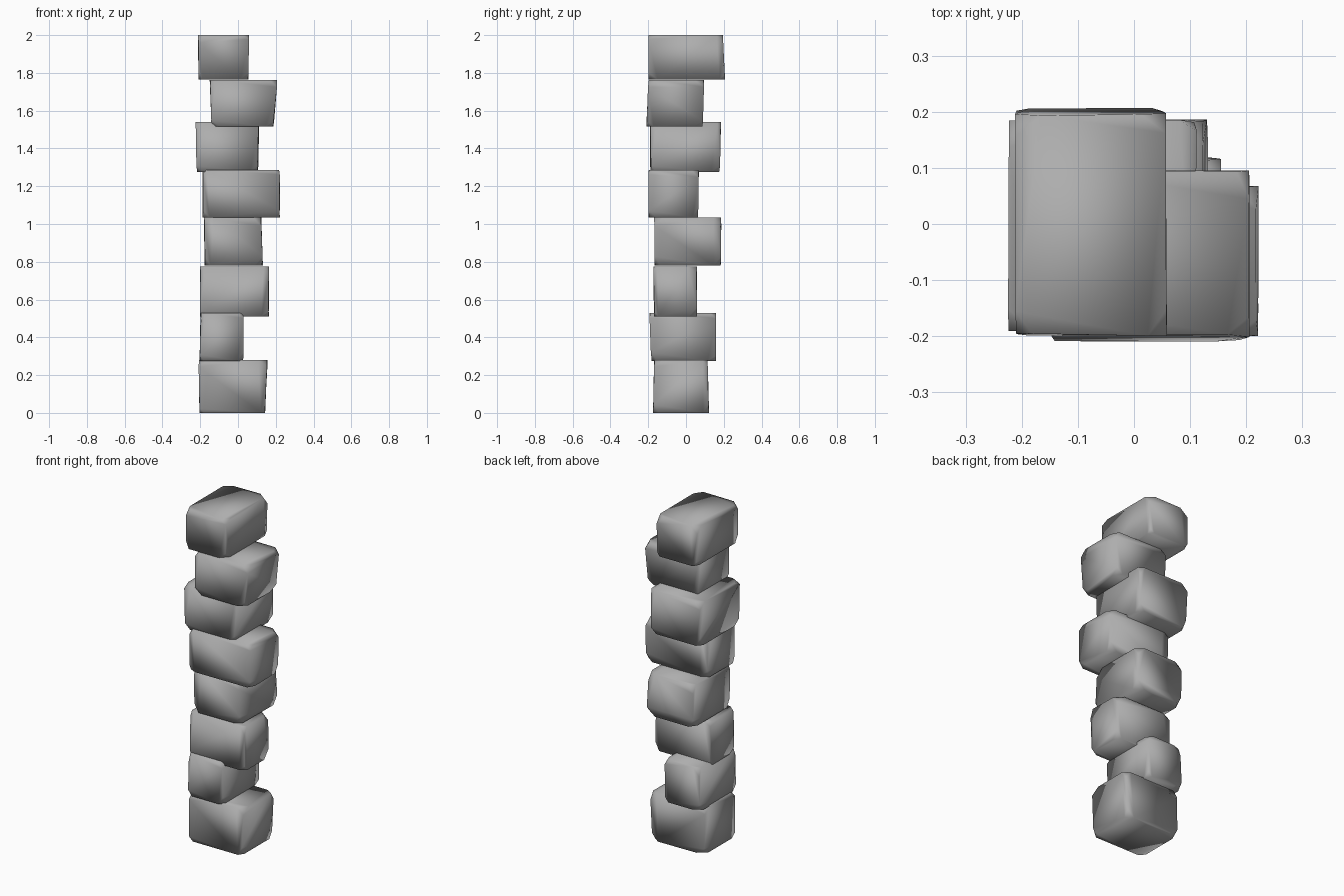
import bpy, bmesh, random
from math import radians
from mathutils import Vector

if "Cube" in bpy.data.objects:
    bpy.data.objects.remove(bpy.data.objects["Cube"])

random.seed(4)

# Each stone: z range, x range at base / top, y range at base / top
STONES = [
    ((0.00, 0.28), (-0.205, 0.147), (-0.21, 0.157), (-0.175, 0.123), (-0.17, 0.115)),
    ((0.275, 0.53), (-0.205, 0.03), (-0.20, 0.03), (-0.185, 0.16), (-0.195, 0.16)),
    ((0.51, 0.775), (-0.202, 0.165), (-0.202, 0.165), (-0.17, 0.06), (-0.175, 0.06)),
    ((0.78, 1.035), (-0.18, 0.132), (-0.18, 0.125), (-0.168, 0.187), (-0.17, 0.187)),
    ((1.035, 1.287), (-0.187, 0.222), (-0.19, 0.222), (-0.20, 0.065), (-0.20, 0.068)),
    ((1.275, 1.539), (-0.22, 0.108), (-0.225, 0.112), (-0.19, 0.18), (-0.192, 0.187)),
    ((1.515, 1.763), (-0.143, 0.19), (-0.15, 0.21), (-0.213, 0.09), (-0.20, 0.098)),
    ((1.765, 2.00), (-0.213, 0.055), (-0.215, 0.06), (-0.20, 0.207), (-0.20, 0.197)),
]

# Dark grey stone
stone_mat = bpy.data.materials.new("stone_grey")
stone_mat.diffuse_color = (0.42, 0.42, 0.42, 1)
stone_mat.use_nodes = True
stone_mat.node_tree.nodes["Principled BSDF"].inputs["Base Color"].default_value = stone_mat.diffuse_color


def rough_stone(name, z, xb, xt, yb, yt):
    """Tapered block whose eight corners are knocked off unevenly."""
    bm = bmesh.new()
    corner = {}
    for k in range(2):
        xs, ys = (xt, yt) if k else (xb, yb)
        for i in range(2):
            for j in range(2):
                corner[i, j, k] = Vector((xs[i], ys[j], z[k]))
    for (i, j, k), c in corner.items():
        # one cut point along each of the three edges leaving this corner
        for other in ((1 - i, j, k), (i, 1 - j, k), (i, j, 1 - k)):
            away = corner[other] - c
            p = c + away.normalized() * random.uniform(0.02, 0.05)
            inward = Vector((1 - 2 * i, 1 - 2 * j, 0))
            bm.verts.new(p + inward * random.uniform(0, 0.005))
    hull = bmesh.ops.convex_hull(bm, input=bm.verts[:])
    loose = [v for v in bm.verts if not v.link_faces]
    bmesh.ops.delete(bm, geom=loose, context='VERTS')
    bmesh.ops.dissolve_limit(bm, angle_limit=radians(5),
                             verts=bm.verts[:], edges=bm.edges[:])
    bmesh.ops.recalc_face_normals(bm, faces=bm.faces[:])
    for f in bm.faces:
        f.smooth = True
    mesh = bpy.data.meshes.new(name)
    bm.to_mesh(mesh)
    bm.free()
    mesh.materials.append(stone_mat)
    obj = bpy.data.objects.new(name, mesh)
    bpy.context.collection.objects.link(obj)
    return obj


# Stack of corner stones
for n, s in enumerate(STONES):
    rough_stone(f"corner_stone_{n + 1}", *s)
